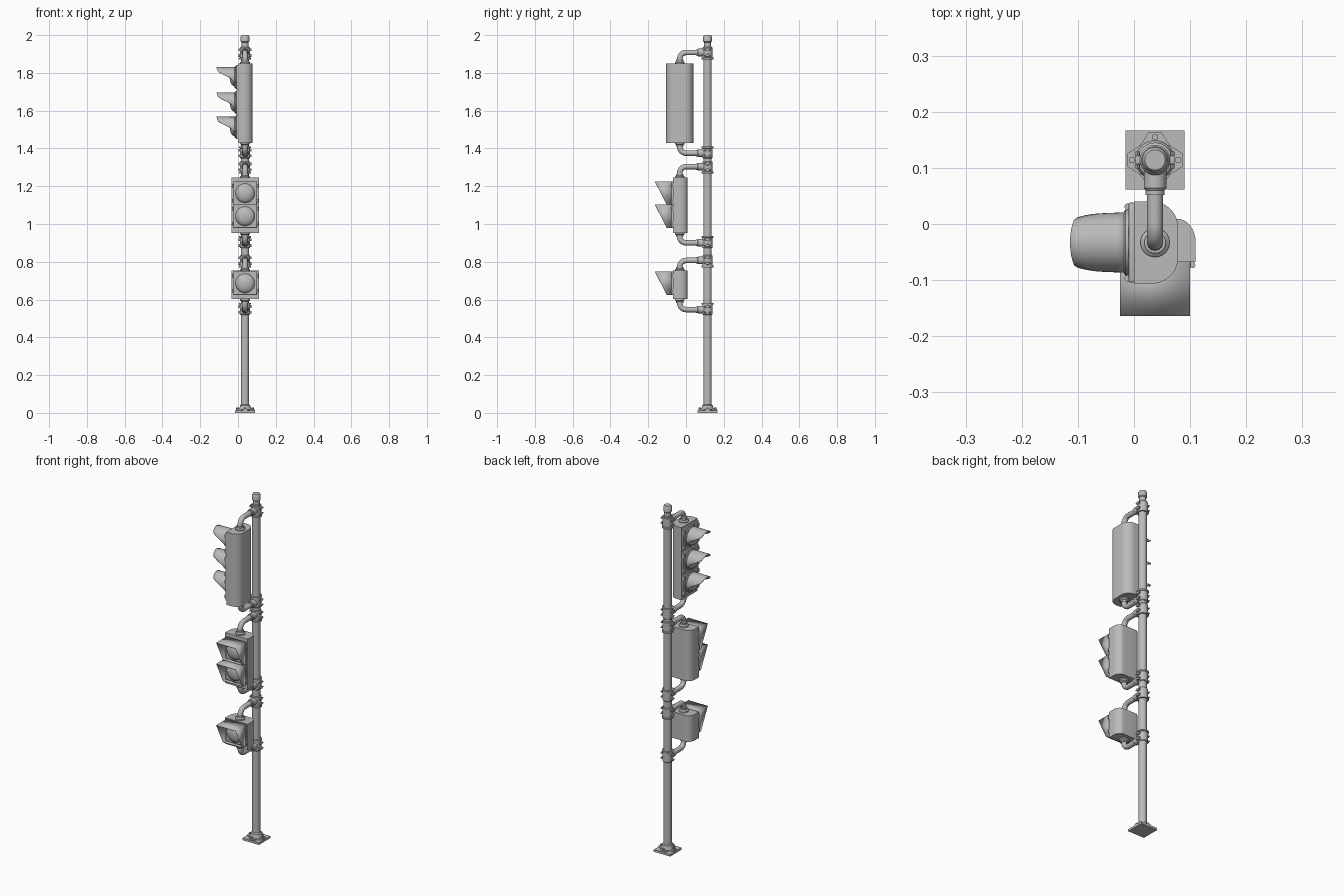
import bpy, bmesh, math
from mathutils import Matrix, Vector

cube = bpy.data.objects.get("Cube")
if cube:
    bpy.data.objects.remove(cube)

grey = bpy.data.materials.new("plain grey")
grey.use_nodes = True
COLOUR = (0.5, 0.5, 0.5, 1)
grey.diffuse_color = COLOUR
grey.node_tree.nodes["Principled BSDF"].inputs["Base Color"].default_value = COLOUR

PX, PY = 0.0375, 0.114      # pole axis
SY = -0.033                 # line of the arm ends
I = Matrix.Identity(4)
smooth = []


def finish(name, bm, mat=I):
    bmesh.ops.recalc_face_normals(bm, faces=bm.faces)
    mesh = bpy.data.meshes.new(name)
    bm.to_mesh(mesh)
    bm.free()
    mesh.transform(mat)
    mesh.materials.append(grey)
    ob = bpy.data.objects.new(name, mesh)
    bpy.context.collection.objects.link(ob)
    smooth.append(ob)
    return ob


def box(name, centre, size, mat=I, bevel=0):
    bm = bmesh.new()
    bmesh.ops.create_cube(bm, size=1)
    bmesh.ops.scale(bm, vec=size, verts=bm.verts)
    bmesh.ops.translate(bm, vec=centre, verts=bm.verts)
    if bevel:
        bmesh.ops.bevel(bm, geom=bm.edges[:], offset=bevel, segments=2, affect='EDGES', profile=0.5)
    return finish(name, bm, mat)


def prism(name, outline, z0, z1, mat=I):
    bm = bmesh.new()
    face = bm.faces.new([bm.verts.new((x, y, z0)) for x, y in outline])
    new = bmesh.ops.extrude_face_region(bm, geom=[face])["geom"]
    bmesh.ops.translate(bm, vec=(0, 0, z1 - z0), verts=[v for v in new if isinstance(v, bmesh.types.BMVert)])
    return finish(name, bm, mat)


def lathe(name, profile, origin, axis=(0, 0, 1), mat=I, n=32):
    """Turn (radius, height) points about an axis."""
    bm = bmesh.new()
    rings = [[bm.verts.new((r * math.cos(i * math.tau / n), r * math.sin(i * math.tau / n), h))
              for i in range(n)] for r, h in profile]
    for a, b in zip(rings, rings[1:]):
        for i in range(n):
            bm.faces.new((a[i], a[i - 1], b[i - 1], b[i]))
    bm.faces.new(rings[0])
    bm.faces.new(rings[-1])
    turn = Vector(axis).to_track_quat('Z', 'Y').to_matrix().to_4x4()
    return finish(name, bm, mat @ Matrix.Translation(origin) @ turn)


def rod(name, r, h, origin, axis=(0, 0, 1), mat=I, n=32):
    return lathe(name, [(r, 0), (r, h)], origin, axis, mat, n)


def mount(label, z, s, box_z):
    """Clamp and elbow arm; s is +1 above a housing and -1 below it."""
    bend = 0.034
    pts = [Vector((PX, PY - 0.02, z))]
    for i in range(9):
        a = i * math.pi / 16
        pts.append(Vector((PX, SY + bend - bend * math.sin(a), z - s * bend * (1 - math.cos(a)))))
    pts.append(Vector((PX, SY, box_z)))
    curve = bpy.data.curves.new(label + "_arm", 'CURVE')
    curve.dimensions = '3D'
    curve.bevel_depth = 0.0145
    curve.bevel_resolution = 4
    curve.use_fill_caps = True
    line = curve.splines.new('POLY')
    line.points.add(len(pts) - 1)
    for p, co in zip(line.points, pts):
        p.co = (*co, 1)
    curve.materials.append(grey)
    bpy.context.collection.objects.link(bpy.data.objects.new(label + "_arm", curve))
    # collars on the housing and on the pole
    lathe(label + "_flange", [(0.026, -0.002), (0.026, 0.006), (0.019, 0.012), (0.019, 0.02)],
          (PX, SY, box_z), (0, 0, s))
    lathe(label + "_socket", [(0.02, 0), (0.02, 0.038), (0.017, 0.042), (0.017, 0.05)],
          (PX, PY - 0.012, z), (0, -1, 0))
    lathe(label + "_clamp", [(0.024, -0.036), (0.031, -0.036), (0.031, -0.028), (0.027, -0.026),
                             (0.027, 0.024), (0.024, 0.028)], (PX, PY, z), (0, 0, s))
    # bolted ears on both sides
    for side in (-1, 1):
        for dz in (-0.016, 0.014):
            box(label + "_ear", (PX + side * 0.029, PY, z + dz * s), (0.012, 0.016, 0.014), bevel=0.002)
            rod(label + "_bolt", 0.004, 0.03, (PX + side * 0.031, PY - 0.015, z + dz * s), (0, 1, 0), n=8)


def housing_outline(w, depth, rx, ry, steps=10):
    right = [(w, 0)]
    for i in range(steps + 1):
        a = i * math.pi / 2 / steps
        right.append((w - rx + rx * math.cos(a), depth - ry + ry * math.sin(a)))
    return right + [(-x, y) for x, y in reversed(right)]


def lens(label, z, r, mat):
    prof = [(r + 0.004, 0), (r + 0.004, 0.004)]
    prof += [(r * math.cos(a), 0.004 + 0.026 * math.sin(a)) for a in [i * math.pi / 18 for i in range(9)]]
    lathe(label + "_lens", prof + [(0.001, 0.03)], (0, 0, z), (0, -1, 0), mat)


def solid_sheet(name, bm, mat, t):
    ob = finish(name, bm, mat)
    mod = ob.modifiers.new("thickness", 'SOLIDIFY')
    mod.thickness = t
    mod.offset = -1


def cutaway_visor(label, z, r, mat, n=40, rows=5):
    """Tube hood, long at the top and cut back below."""
    keys = [(-1, 0.008), (-0.45, 0.014), (-0.1, 0.032), (0.2, 0.066), (0.5, 0.095), (1, 0.104)]

    def reach(u):
        for (a, la), (b, lb) in zip(keys, keys[1:]):
            if u <= b:
                return la + (lb - la) * (u - a) / (b - a)
        return keys[-1][1]
    bm = bmesh.new()
    cols = []
    for i in range(n):
        a = i * math.tau / n
        length = reach(max(-1, math.sin(a)))
        col = []
        for j in range(rows + 1):
            d = length * j / rows
            rr = r * (1 - 0.7 * d)
            col.append(bm.verts.new((rr * math.cos(a), -d, z + r * 0.07 * d / 0.1 + rr * math.sin(a))))
        cols.append(col)
    for i in range(n):
        for j in range(rows):
            bm.faces.new((cols[i - 1][j], cols[i][j], cols[i][j + 1], cols[i - 1][j + 1]))
    solid_sheet(label + "_visor", bm, mat, 0.003)


def square_hood(label, top, bottom, w, mat):
    """Four-sided hood with a slanted mouth."""
    bm = bmesh.new()
    back = [bm.verts.new((x, 0, z)) for x, z in ((-w, bottom), (w, bottom), (w, top), (-w, top))]
    front = [bm.verts.new((x, y, z)) for x, y, z in
             ((-w, -0.034, bottom), (w, -0.034, bottom), (w, -0.096, top), (-w, -0.096, top))]
    for i in range(4):
        bm.faces.new((back[i - 1], back[i], front[i], front[i - 1]))
    solid_sheet(label + "_hood", bm, mat, 0.003)


# pole with its cap
rod("pole", 0.022, 1.93, (PX, PY, 0.01))
lathe("pole_cap", [(0.018, 1.93), (0.018, 1.962), (0.023, 1.966), (0.023, 1.992), (0.018, 2.0)], (PX, PY, 0))

# foot plate, hub and four gussets
box("base_plate", (PX, PY, 0.006), (0.105, 0.105, 0.012))
lathe("base_hub", [(0.038, 0.01), (0.036, 0.018), (0.028, 0.032), (0.028, 0.04), (0.022, 0.044)], (PX, PY, 0))
foot = Matrix.Translation((PX, PY, 0))
for k in range(4):
    spin = foot @ Matrix.Rotation(k * math.pi / 2, 4, 'Z')
    prism("base_lobe", [(0.02, -0.03), (0.049, -0.012), (0.049, 0.012), (0.02, 0.03)], 0.01, 0.02, spin)
    rod("base_bolt", 0.006, 0.018, (0.041, 0, 0.01), mat=spin, n=6)

# side-facing signal with three round lights
side = Matrix.Translation((0, SY, 0)) @ Matrix.Rotation(-math.pi / 2, 4, 'Z')
prism("tall_housing", housing_outline(0.0735, 0.078, 0.044, 0.048), 1.43, 1.85, side)
for label, z in (("upper", 1.777), ("middle", 1.643), ("lower", 1.514)):
    box(label + "_door", (0, -0.004, z), (0.142, 0.012, 0.128), side, 0.003)
    lathe(label + "_rim", [(0.059, 0), (0.059, 0.005), (0.055, 0.008)], (0, -0.01, z), (0, -1, 0), side)
    front = side @ Matrix.Translation((0, -0.01, 0))
    lens(label, z, 0.048, front @ Matrix.Translation((0, -0.004, 0)))
    cutaway_visor(label, z, 0.054, front, 40)
    for sx in (-1, 1):
        for dz in (-0.042, 0.042):
            rod(label + "_latch", 0.006, 0.018, (sx * 0.064, -0.011, z + dz - 0.009), mat=side, n=10)
mount("tall_top", 1.908, 1, 1.85)
mount("tall_bottom", 1.375, -1, 1.43)

# front-facing signals with square hoods
ahead = Matrix.Translation((PX, -0.068, 0))
for label, z0, z1, lights in (("double", 0.953, 1.245, (1.163, 1.041)), ("single", 0.602, 0.753, (0.686,))):
    prism(label + "_housing", housing_outline(0.0725, 0.077, 0.032, 0.042), z0, z1, ahead)
    for z in lights:
        square_hood(label, z + 0.062, z - 0.061, 0.0625, ahead)
        box(label + "_door", (0, -0.002, z), (0.128, 0.012, 0.119), ahead)
        lens(label, z, 0.051, ahead @ Matrix.Translation((0, -0.008, 0)))
        for sx in (-1, 1):
            for dz in (-0.04, 0.04):
                rod(label + "_latch", 0.006, 0.018, (sx * 0.066, -0.005, z + dz - 0.009), mat=ahead, n=10)
mount("double_top", 1.304, 1, 1.245)
mount("double_bottom", 0.9, -1, 0.953)
mount("single_top", 0.807, 1, 0.753)
mount("single_bottom", 0.547, -1, 0.602)

# soft shading with crisp edges
bpy.ops.object.select_all(action='DESELECT')
for ob in smooth:
    ob.select_set(True)
bpy.context.view_layer.objects.active = smooth[0]
bpy.ops.object.shade_smooth_by_angle(angle=math.radians(35))
